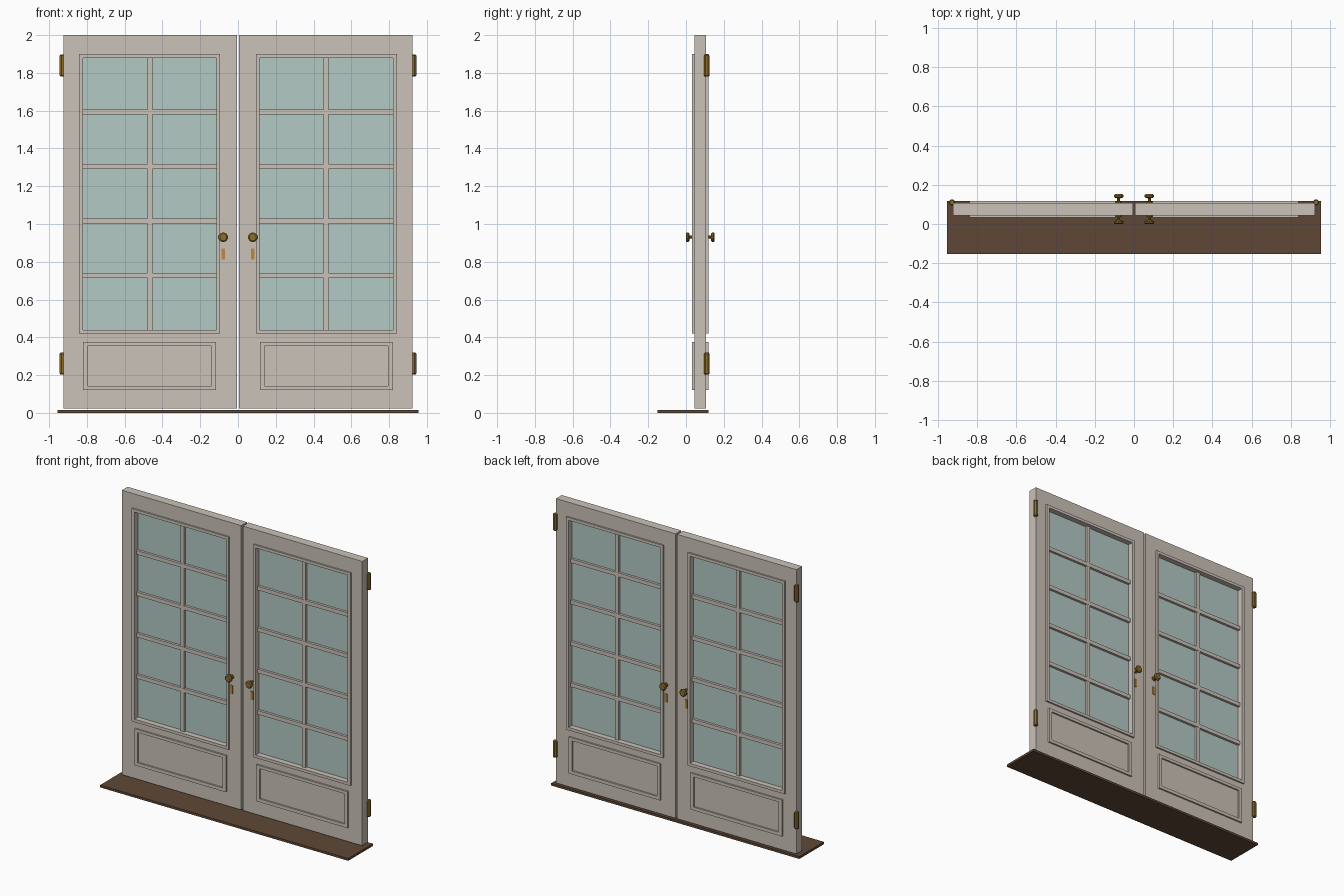
import bpy, bmesh, math

if "Cube" in bpy.data.objects:
    bpy.data.objects.remove(bpy.data.objects["Cube"])

def material(name, rgb):
    m = bpy.data.materials.new(name)
    m.diffuse_color = (*rgb, 1)
    m.use_nodes = True
    m.node_tree.nodes["Principled BSDF"].inputs["Base Color"].default_value = m.diffuse_color
    return m

PAINT = material("warm_white_paint", (0.60, 0.54, 0.48))
GLASS = material("pale_glass", (0.45, 0.59, 0.56))
WOOD = material("dark_wood", (0.115, 0.064, 0.038))
BRASS = material("aged_brass", (0.27, 0.155, 0.026))
BRIGHT = material("bright_brass", (0.49, 0.26, 0.05))

def finish(name, bm, mat):
    bmesh.ops.recalc_face_normals(bm, faces=bm.faces)
    me = bpy.data.meshes.new(name)
    bm.to_mesh(me)
    bm.free()
    me.materials.append(mat)
    ob = bpy.data.objects.new(name, me)
    bpy.context.collection.objects.link(ob)
    return ob

def box(name, x, y, z, mat):
    bm = bmesh.new()
    bmesh.ops.create_cube(bm, size=1)
    for v in bm.verts:
        v.co = [(a + b) / 2 + c * (b - a) for c, (a, b) in zip(v.co, (x, y, z))]
    return finish(name, bm, mat)

def ring(name, outer, inner, y, mat):
    """Rectangular frame; outer and inner are (x0, x1, z0, z1)."""
    bm = bmesh.new()
    loops = []
    for (x0, x1, z0, z1), yy in ((outer, y[0]), (inner, y[0]), (inner, y[1]), (outer, y[1])):
        loops.append([bm.verts.new((px, yy, pz))
                      for px, pz in ((x0, z0), (x1, z0), (x1, z1), (x0, z1))])
    for k in range(4):
        a, b = loops[k], loops[(k + 1) % 4]
        for i in range(4):
            j = (i + 1) % 4
            bm.faces.new((a[i], a[j], b[j], b[i]))
    return finish(name, bm, mat)

def lathe(name, profile, place, mat, n=10):
    """Revolve (distance, radius) pairs; place maps (u, v, distance) to a point."""
    bm = bmesh.new()
    rows = []
    for d, r in profile:
        angles = [2 * math.pi * (i + 0.5) / n for i in range(n)]
        rows.append([bm.verts.new(place(r * math.cos(t), r * math.sin(t), d)) for t in angles])
    for a, b in zip(rows, rows[1:]):
        for i in range(n):
            j = (i + 1) % n
            bm.faces.new((a[i], a[j], b[j], b[i]))
    bm.faces.new(rows[0])
    bm.faces.new(rows[-1])
    return finish(name, bm, mat)

FRONT, BACK = 0.044, 0.107          # faces of the door slab
KNOB = [(0, 0.016), (0.007, 0.016), (0.008, 0.008), (0.024, 0.008),
        (0.027, 0.02), (0.031, 0.026), (0.039, 0.026), (0.045, 0.019)]
HINGE = [(0, 0.011), (0.006, 0.016), (0.111, 0.016), (0.117, 0.011)]

# threshold
box("threshold", (-0.955, 0.955), (-0.152, 0.118), (0, 0.016), WOOD)

for s, side in ((-1, "left"), (1, "right")):
    def span(a, b):
        return tuple(sorted((s * a, s * b)))

    opening = (*span(0.113, 0.82), 0.44, 1.88)
    # door slab and glass
    ring(f"{side}_door", (*span(0.006, 0.925), 0.022, 2.0), opening, (FRONT, BACK), PAINT)
    box(f"{side}_glass", span(0.11, 0.823), (0.072, 0.080), (0.437, 1.883), GLASS)

    # glazing bars
    box(f"{side}_upright_bar", span(0.453, 0.48), (0.056, 0.096), (0.437, 1.883), PAINT)
    for i in range(1, 5):
        z = 0.44 + 0.288 * i
        box(f"{side}_cross_bar_{i}", span(0.11, 0.823), (0.055, 0.097),
            (z - 0.0135, z + 0.0135), PAINT)

    # raised mouldings, knobs and key plates on both faces
    for face, y, d in (("front", FRONT, -1), ("back", BACK, 1)):
        depth = tuple(sorted((y - d * 0.002, y + d * 0.011)))
        ring(f"{side}_{face}_window_moulding", (*span(0.095, 0.841), 0.42, 1.90),
             opening, depth, PAINT)
        ring(f"{side}_{face}_panel_moulding", (*span(0.116, 0.82), 0.12, 0.374),
             (*span(0.141, 0.795), 0.143, 0.353), depth, PAINT)
        lathe(f"{side}_{face}_knob", KNOB,
              lambda u, v, t: (s * 0.078 + u, y + d * t, 0.93 + v), BRASS)
        box(f"{side}_{face}_key_plate", span(0.069, 0.087),
            tuple(sorted((y - d * 0.002, y + d * 0.005))), (0.812, 0.87), BRIGHT)

    # hinge barrels
    for level, z in (("lower", 0.202), ("upper", 1.78)):
        lathe(f"{side}_{level}_hinge", HINGE,
              lambda u, v, t: (s * 0.929 + u, 0.11 + v, z + t), BRASS, 8)
